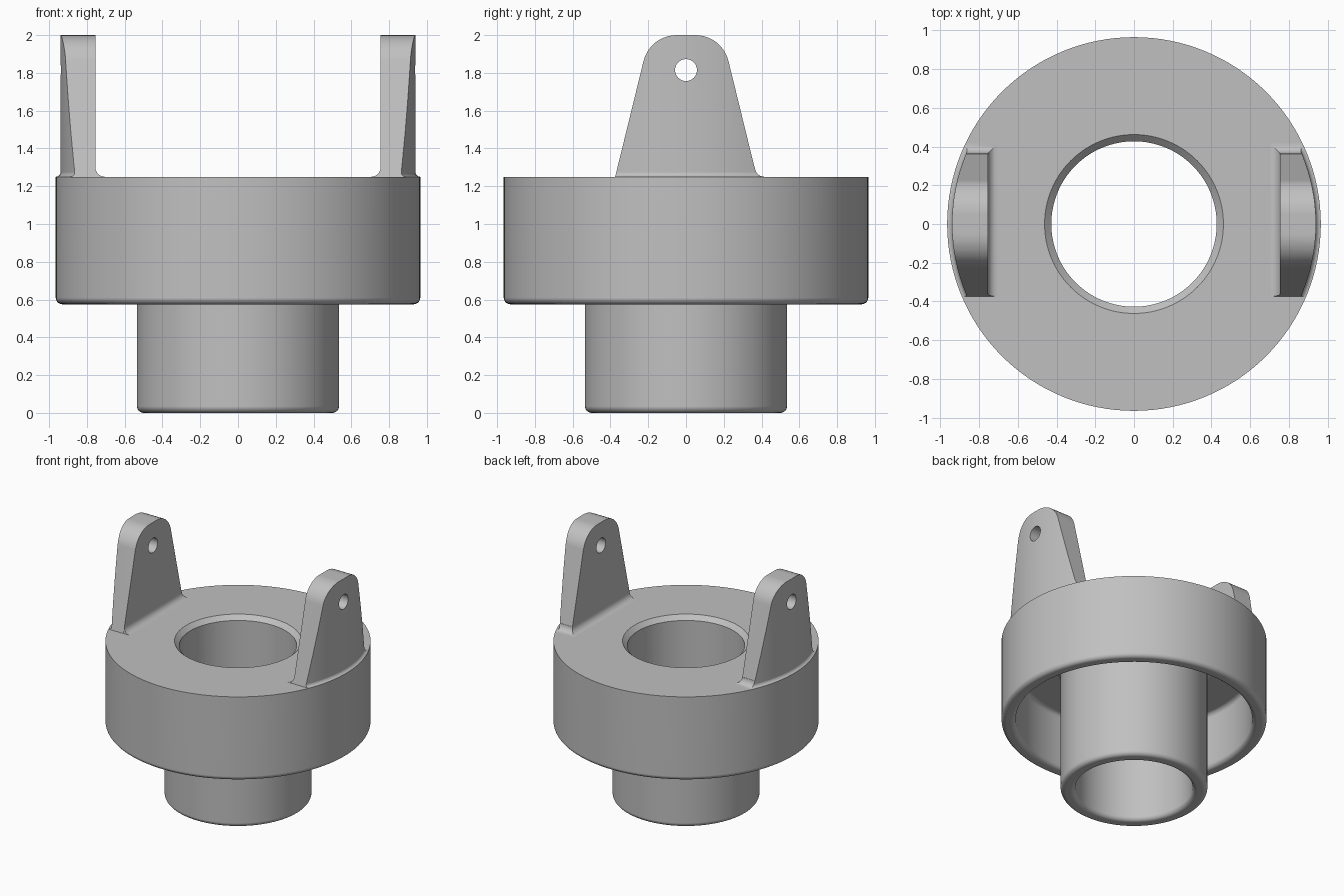
import bpy, bmesh
from math import sin, cos, pi, radians

cube = bpy.data.objects.get("Cube")
if cube:
    bpy.data.objects.remove(cube, do_unlink=True)

grey = bpy.data.materials.new("plain grey")
grey.use_nodes = True
GREY = (0.53, 0.53, 0.53, 1)
grey.diffuse_color = GREY
grey.node_tree.nodes["Principled BSDF"].inputs["Base Color"].default_value = GREY


def arc(cx, cz, r, start, end, steps=6):
    """Points on an arc, angles in degrees."""
    angles = [radians(start + (end - start) * i / steps) for i in range(steps + 1)]
    return [(cx + r * cos(a), cz + r * sin(a)) for a in angles]


def finish(name, bm):
    bmesh.ops.recalc_face_normals(bm, faces=bm.faces)
    mesh = bpy.data.meshes.new(name)
    bm.to_mesh(mesh)
    bm.free()
    obj = bpy.data.objects.new(name, mesh)
    bpy.context.collection.objects.link(obj)
    mesh.materials.append(grey)
    return obj


def loft(name, rings, closed=False):
    """Skin equal rings of points, capped at the ends unless closed."""
    bm = bmesh.new()
    loops = [[bm.verts.new(p) for p in ring] for ring in rings]
    n = len(loops[0])
    pairs = list(zip(loops, loops[1:]))
    if closed:
        pairs.append((loops[-1], loops[0]))
    else:
        bm.faces.new(loops[0])
        bm.faces.new(loops[-1])
    for a, b in pairs:
        for i in range(n):
            j = (i + 1) % n
            bm.faces.new((a[i], a[j], b[j], b[i]))
    return finish(name, bm)


def circle(r, z, n=128):
    return [(r * cos(2 * pi * i / n), r * sin(2 * pi * i / n), z) for i in range(n)]


def lathe(name, profile, closed):
    return loft(name, [circle(r, z) for r, z in profile], closed)


def activate(obj):
    bpy.ops.object.select_all(action="DESELECT")
    obj.select_set(True)
    bpy.context.view_layer.objects.active = obj


def boolean(obj, tool, operation):
    activate(obj)
    mod = obj.modifiers.new("cut", "BOOLEAN")
    mod.solver = "EXACT"
    mod.operation = operation
    mod.object = tool
    bpy.ops.object.modifier_apply(modifier=mod.name)


def smooth(obj):
    activate(obj)
    bpy.ops.object.shade_smooth_by_angle(angle=radians(30))
    mod = obj.modifiers.new("even shading", "WEIGHTED_NORMAL")
    mod.keep_sharp = True


# Main dimensions
TOP, RIM, CEILING = 1.25, 0.575, 1.03
OUTER, SKIRT_IN, TUBE, BORE = 0.965, 0.86, 0.535, 0.427
F = 0.035

# Turned body: flange with a hollow underside and a central tube
profile = [(BORE, TOP - F), (BORE + F, TOP), (OUTER, TOP)]
profile += arc(OUTER - F, RIM + F, F, 0, -90)
profile += arc(SKIRT_IN + F, RIM + F, F, -90, -180)
profile += arc(SKIRT_IN - F, CEILING - F, F, 0, 90)
profile += arc(TUBE + F, CEILING - F, F, 90, 180)
profile += arc(TUBE - F, F, F, 0, -90)
profile += arc(BORE + F, F, F, -90, -180)
body = lathe("flanged_body", profile, True)
smooth(body)

# Round envelope that trims the outer faces of the lugs
envelope = lathe("lug_envelope",
                 [(OUTER, TOP - 0.1)] + arc(OUTER, TOP + 0.025, 0.025, 270, 180) + [(0.94, 2.1)],
                 False)
pin = loft("pin_cutter", [[(x, y, z) for y, z in arc(0, 1.815, 0.058, 0, 348.75, 31)]
                          for x in (0.5, 1.2)])

# Tapered lug plate with rounded shoulders and a pin hole
outline = [(0.375, TOP)] + arc(0.05, 1.82, 0.18, 14, 90, 10)
outline += [(-y, z) for y, z in reversed(outline)]
lug = loft("lugs", [[(x, y, z) for y, z in outline] for x in (0.755, 1.05)])
boolean(lug, envelope, "INTERSECT")
boolean(lug, pin, "DIFFERENCE")

# Concave fillet at the foot, on the inner face and one flank
R = 0.05
layers = []
for off, z in arc(R, TOP + R, R, 270, 180):
    front = -0.374 + 0.245 * (z - TOP)
    back = 0.365 + off
    layers.append([(0.755 - off, front, z), (1.05, front, z),
                   (1.05, back, z), (0.755 - off, back, z)])
foot = loft("lug_foot_fillets", layers)
boolean(foot, envelope, "INTERSECT")

for tool in (envelope, pin):
    bpy.data.objects.remove(tool, do_unlink=True)

# Matching pair on the opposite side
for part in (lug, foot):
    mirror = part.modifiers.new("opposite side", "MIRROR")
    mirror.use_mirror_merge = False
    smooth(part)
